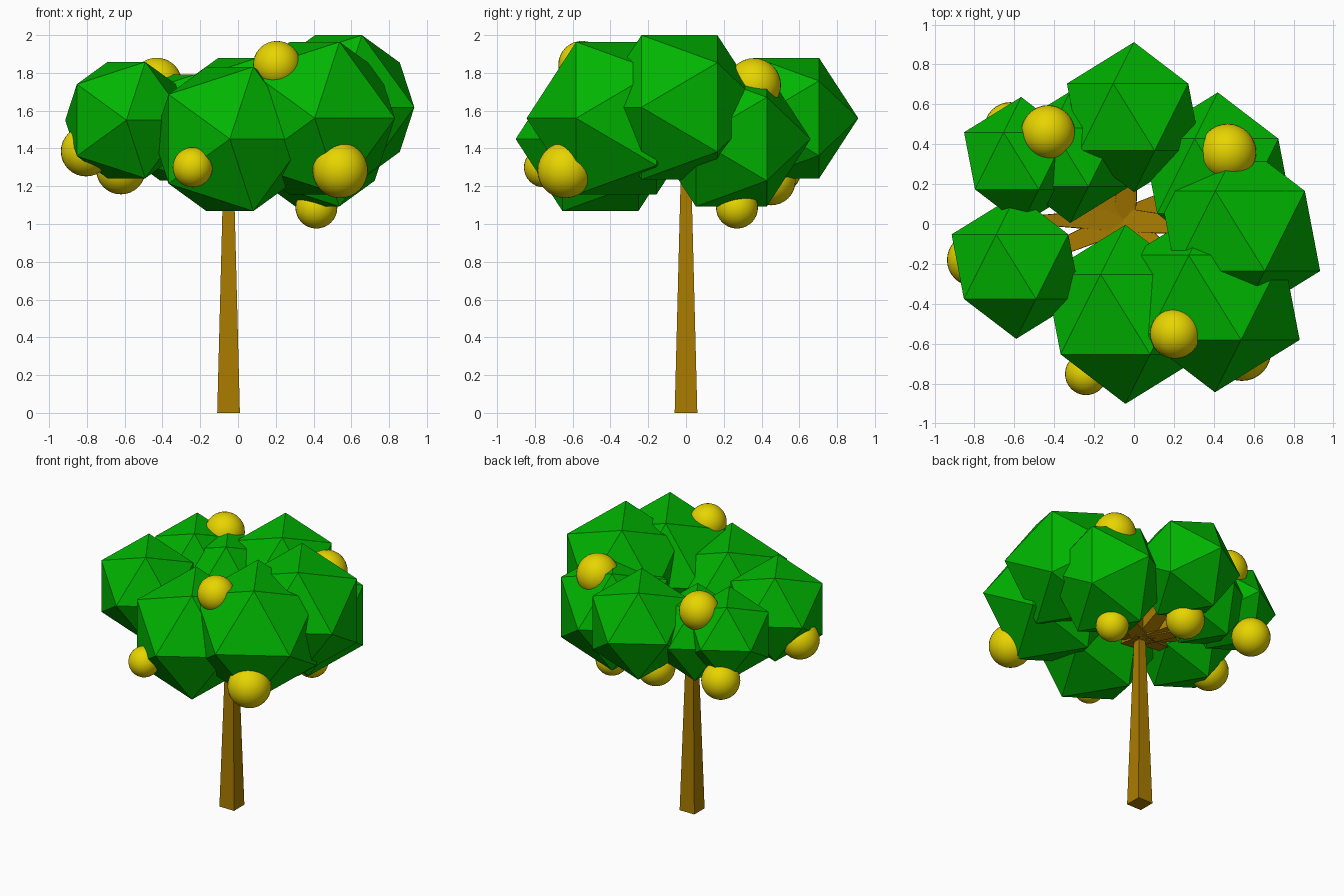
import bpy, math
from mathutils import Vector

if "Cube" in bpy.data.objects:
    bpy.data.objects.remove(bpy.data.objects["Cube"])


def material(name, rgb):
    m = bpy.data.materials.new(name)
    m.diffuse_color = (*rgb, 1)
    m.use_nodes = True
    m.node_tree.nodes["Principled BSDF"].inputs["Base Color"].default_value = m.diffuse_color
    return m


GREEN = material("leaf_green", (0.0, 0.46, 0.0))
YELLOW = material("fruit_yellow", (0.8, 0.66, 0.0))
BROWN = material("bark_brown", (0.4, 0.2, 0.0))


def finish(name, mat):
    ob = bpy.context.object
    ob.name = name
    ob.data.materials.append(mat)
    return ob


def beam(name, a, b, half_a, half_b):
    """Square tapered beam from a to b."""
    a, b = Vector(a), Vector(b)
    d = b - a
    bpy.ops.mesh.primitive_cone_add(vertices=4, radius1=half_a * math.sqrt(2),
                                    radius2=half_b * math.sqrt(2), depth=d.length)
    ob = finish(name, BROWN)
    for v in ob.data.vertices:          # turn the square parallel to its axes
        x, y = v.co.x, v.co.y
        v.co.x, v.co.y = (x - y) * math.sqrt(0.5), (x + y) * math.sqrt(0.5)
    if abs(d.x) + abs(d.y) > 1e-4:
        ob.rotation_euler = d.to_track_quat('Z', 'Y').to_euler()
    else:
        ob.rotation_euler = (0, 0, 0)
    ob.location = (a + b) / 2


# Foliage clumps: x, y, z, radius
clumps = [
    (-0.591, -0.214, 1.55, 0.362),
    (-0.043, -0.453, 1.45, 0.449),
    (0.406, -0.369, 1.56, 0.475),
    (0.532, -0.035, 1.618, 0.449),
    (0.42, 0.24, 1.45, 0.42),
    (0.0, 0.536, 1.56, 0.376),
    (-0.32, 0.335, 1.51, 0.33),
    (-0.566, 0.317, 1.555, 0.32),
]
for i, (x, y, z, r) in enumerate(clumps):
    bpy.ops.mesh.primitive_ico_sphere_add(subdivisions=1, radius=r, location=(x, y, z),
                                          rotation=(math.pi / 2, 0, 0))
    finish(f"foliage_{i + 1}", GREEN)

# Fruits: x, y, z, radius
fruits = [
    (-0.431, 0.461, 1.745, 0.135),
    (0.47, 0.36, 1.735, 0.143),
    (0.206, -0.55, 1.843, 0.126),
    (0.541, -0.64, 1.284, 0.147),
    (-0.24, -0.752, 1.30, 0.106),
    (0.415, 0.27, 1.087, 0.111),
    (-0.805, -0.18, 1.385, 0.133),
    (-0.62, 0.48, 1.288, 0.131),
    (-0.07, 0.45, 1.23, 0.131),
]
for i, (x, y, z, r) in enumerate(fruits):
    bpy.ops.mesh.primitive_uv_sphere_add(segments=32, ring_count=16, radius=r, location=(x, y, z))
    bpy.ops.object.shade_smooth()
    finish(f"fruit_{i + 1}", YELLOW)

# Trunk and the branches that reach into the foliage
beam("trunk", (-0.05, 0, 0), (-0.05, 0, 1.33), 0.06, 0.026)
tips = [(x, y, z - 0.08) for x, y, z, r in clumps] + [(-0.47, 0.02, 1.45)]
for i, tip in enumerate(tips):
    beam(f"branch_{i + 1}", (-0.05, 0.02, 1.31), tip, 0.06, 0.025)
